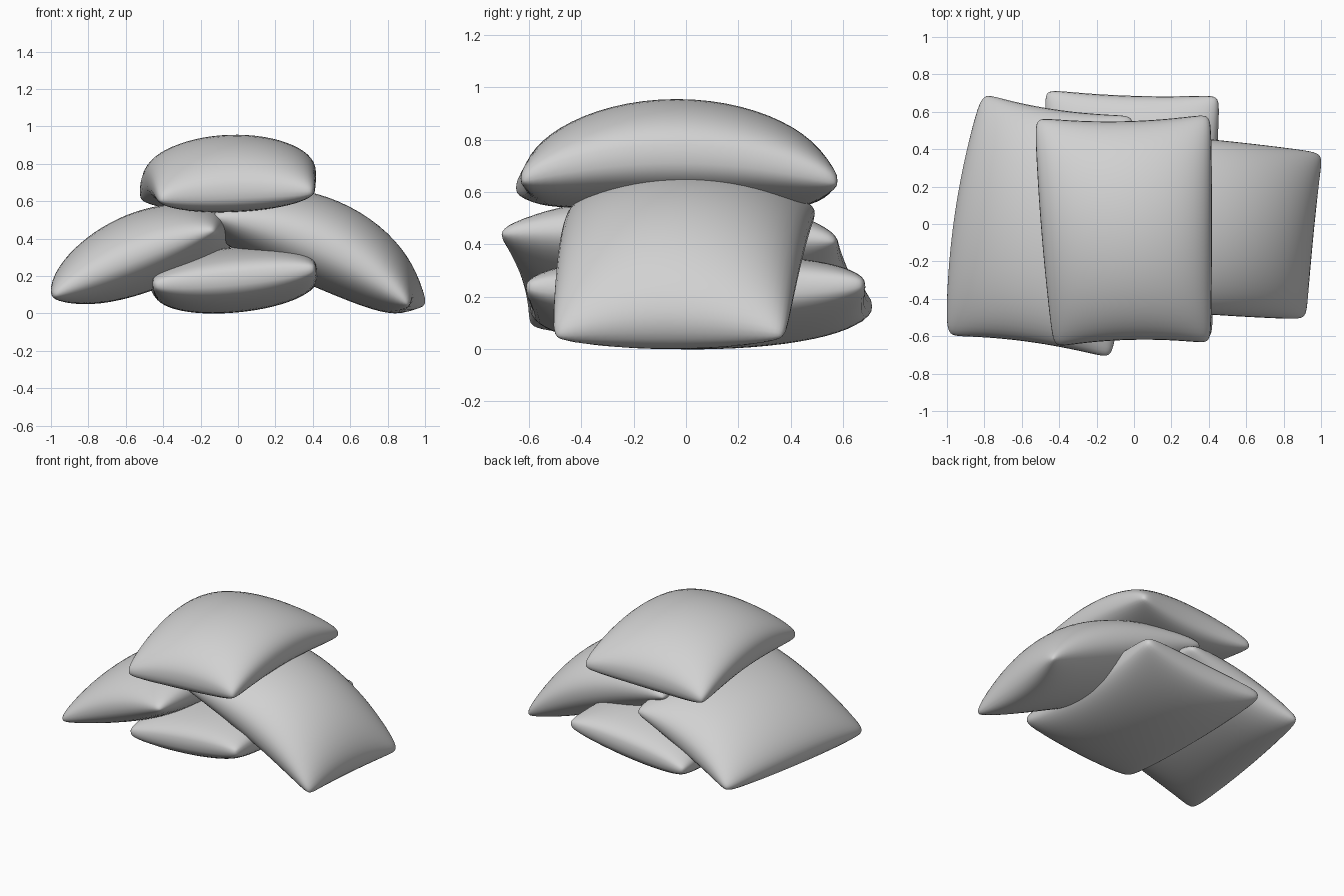
import bpy, bmesh, math
from mathutils import Vector

cube = bpy.data.objects.get("Cube")
if cube:
    bpy.data.objects.remove(cube, do_unlink=True)

fabric = bpy.data.materials.new("light_grey_fabric")
fabric.use_nodes = True
GREY = (0.64, 0.64, 0.64, 1)
fabric.diffuse_color = GREY
fabric.node_tree.nodes["Principled BSDF"].inputs["Base Color"].default_value = GREY

SEGMENTS = 30


def pillow(name, corners, puff, bend, pinch, power):
    """Stuffed cushion over four corners: front-right, front-left, back-left, back-right."""
    a, b, c, d = map(Vector, corners)
    normal = (c - a).cross(d - b).normalized()
    bm = bmesh.new()
    for side in (1, -1):
        made = bmesh.ops.create_grid(bm, x_segments=SEGMENTS, y_segments=SEGMENTS, size=1)
        verts = made["verts"]
        if side < 0:
            bmesh.ops.reverse_faces(bm, faces=list({f for v in verts for f in v.link_faces}))
        for vert in verts:
            # Sine spacing packs the rows close to the seam
            u = math.sin(vert.co.x * math.pi / 2)
            v = math.sin(vert.co.y * math.pi / 2)
            fu, fv = max(0, 1 - u * u), max(0, 1 - v * v)
            # Seams pull in or swell out between the slightly rounded corners
            blunt = 1 - 0.035 * abs(u * v) ** 16
            s = u * blunt * (1 - pinch[0] * fv * u * u)
            t = v * blunt * (1 - pinch[1] * fu * v * v)
            front = a.lerp(b, (s + 1) / 2)
            back = d.lerp(c, (s + 1) / 2)
            lift = bend[0] * fu + bend[1] * fv + side * puff * (fu * fv) ** power
            vert.co = front.lerp(back, (t + 1) / 2) + normal * lift
    # Join the two halves along the seam
    bmesh.ops.remove_doubles(bm, verts=bm.verts, dist=0.0005)
    mesh = bpy.data.meshes.new(name)
    bm.to_mesh(mesh)
    bm.free()
    mesh.materials.append(fabric)
    mesh.shade_smooth()
    obj = bpy.data.objects.new(name, mesh)
    bpy.context.collection.objects.link(obj)


# Flat pillow at the base of the pile
pillow("bottom_pillow",
       [(-0.46, -0.6, 0.15), (0.42, -0.62, 0.24), (0.46, 0.69, 0.25), (-0.48, 0.72, 0.16)],
       puff=0.175, bend=(-0.01, -0.01), pinch=(0.02, 0.03), power=0.36)

# Two pillows leaning against the base, one on each side
pillow("right_pillow",
       [(-1.0, -0.6, 0.09), (-0.12, -0.72, 0.45), (0.0, 0.58, 0.42), (-0.81, 0.7, 0.11)],
       puff=0.21, bend=(0.03, 0.04), pinch=(-0.07, 0.045), power=0.44)
pillow("left_pillow",
       [(-0.14, -0.44, 0.52), (0.92, -0.51, 0.045), (1.01, 0.38, 0.045), (-0.17, 0.5, 0.53)],
       puff=0.235, bend=(0.095, 0.01), pinch=(0.04, -0.02), power=0.46)

# Draped pillow on top
pillow("top_pillow",
       [(-0.43, -0.66, 0.61), (0.41, -0.64, 0.65), (0.41, 0.59, 0.64), (-0.53, 0.57, 0.62)],
       puff=0.205, bend=(0.02, 0.1), pinch=(-0.025, 0.05), power=0.39)
